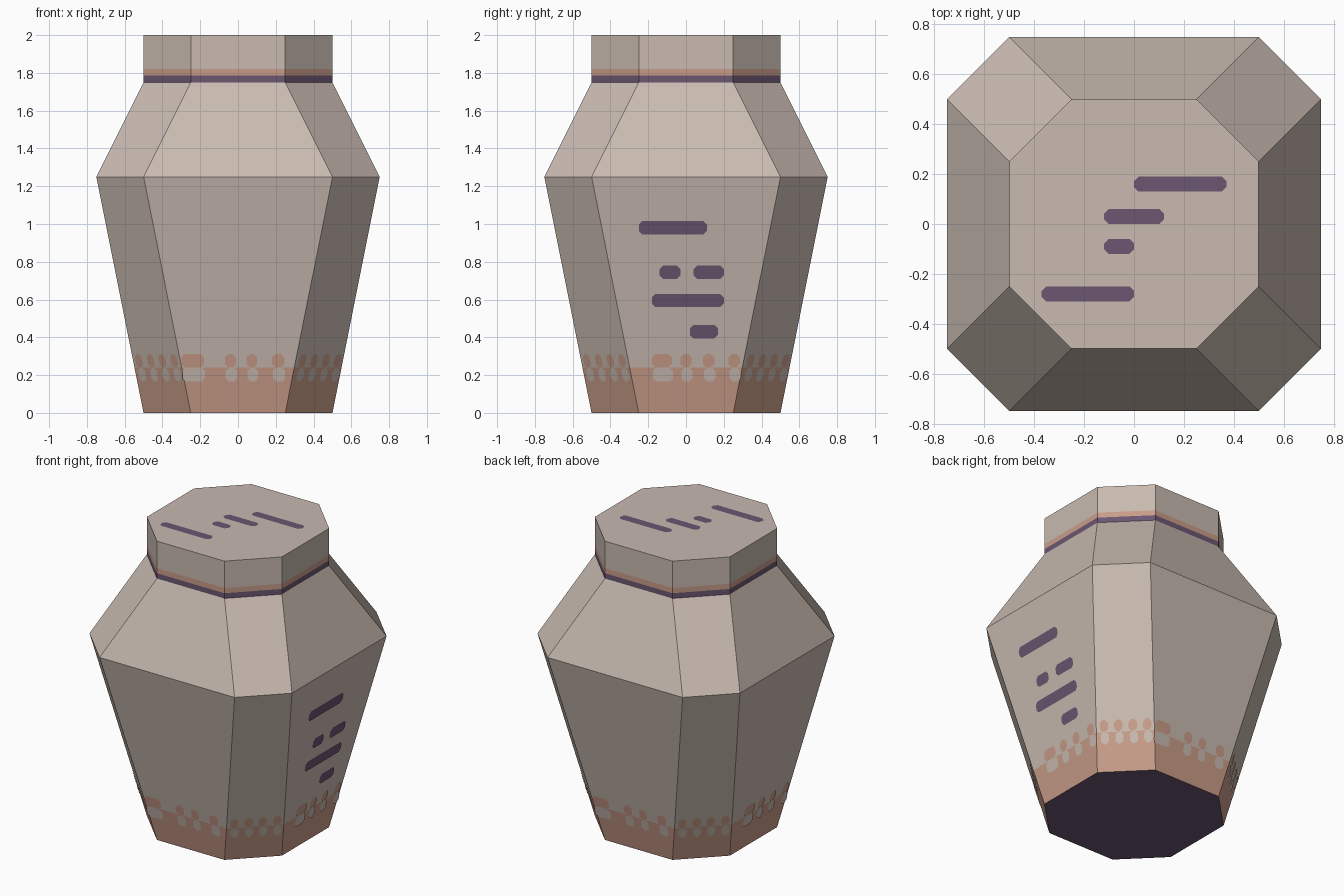
import bpy, bmesh, math
from mathutils import Vector

if "Cube" in bpy.data.objects:
    bpy.data.objects.remove(bpy.data.objects["Cube"])


def lin(c):
    c /= 255
    return c / 12.92 if c <= 0.04045 else ((c + 0.055) / 1.055) ** 2.4


def material(name, r, g, b):
    m = bpy.data.materials.new(name)
    m.diffuse_color = (lin(r), lin(g), lin(b), 1)
    m.use_nodes = True
    m.node_tree.nodes["Principled BSDF"].inputs["Base Color"].default_value = m.diffuse_color
    return m


clay = material("warm_grey_clay", 200, 186, 176)
salmon = material("salmon_paint", 200, 156, 137)
purple = material("dark_purple_paint", 107, 86, 113)


def finish(bm, name, mats):
    me = bpy.data.meshes.new(name)
    bm.to_mesh(me)
    bm.free()
    for m in mats:
        me.materials.append(m)
    ob = bpy.data.objects.new(name, me)
    bpy.context.collection.objects.link(ob)
    return ob


# Jar: eight-sided rings (height, half width, half length of flat side)
def wall(z):
    return 0.5 + 0.2 * z


BASE_TOP = 0.24
profile = [(0, 0.5, 0.25), (BASE_TOP, wall(BASE_TOP), wall(BASE_TOP) - 0.25),
           (1.25, 0.75, 0.5), (1.75, 0.5, 0.25), (1.785, 0.5, 0.25),
           (1.82, 0.5, 0.25), (2, 0.5, 0.25)]
bands = [1, 0, 0, 2, 1, 0]          # material of each band going up
bm = bmesh.new()
rings = []
for z, w, c in profile:
    pts = [(w, -c), (w, c), (c, w), (-c, w), (-w, c), (-w, -c), (-c, -w), (c, -w)]
    rings.append([bm.verts.new((x, y, z)) for x, y in pts])
for low, high, mat in zip(rings, rings[1:], bands):
    for i in range(8):
        j = (i + 1) % 8
        bm.faces.new((low[i], low[j], high[j], high[i])).material_index = mat
bm.faces.new(rings[-1])
bm.faces.new(rings[0][::-1]).material_index = 2
finish(bm, "jar_body", [clay, salmon, purple])


# Painted plate: rectangle with clipped corners, placed by a surface function
def plate(bm, place, u0, u1, v0, v1, r=0.018):
    outline = [(u0 + r, v0), (u1 - r, v0), (u1, v0 + r), (u1, v1 - r),
               (u1 - r, v1), (u0 + r, v1), (u0, v1 - r), (u0, v0 + r)]
    bm.faces.new([bm.verts.new(place(u, v)) for u, v in outline])


def on_wall(index):
    """Lower wall number index, 45 degrees apart, starting at the right side."""
    a = index * math.pi / 4
    n = Vector((math.cos(a), math.sin(a), 0))
    t = Vector((-n.y, n.x, 0))

    def place(u, z):
        d = wall(z) if index % 2 == 0 else (2 * wall(z) - 0.25) / math.sqrt(2)
        return n * (d + 0.004) + t * u + Vector((0, 0, z))
    return place


# Base border: salmon bumps above the edge and clay gaps below it
front_bumps = [(-0.30, -0.18), (-0.07, -0.01), (0.045, 0.10), (0.18, 0.245)]
side_bumps = [(-0.18, -0.075), (-0.03, 0.03), (0.09, 0.15), (0.225, 0.285)]
corner_bumps = [(-0.155 + 0.088 * i, -0.105 + 0.088 * i) for i in range(4)]
bumps, gaps = bmesh.new(), bmesh.new()
for i in range(8):
    spans = corner_bumps if i % 2 else (side_bumps if i % 4 == 0 else front_bumps)
    for u0, u1 in spans:
        plate(bumps, on_wall(i), u0, u1, BASE_TOP, 0.312)
        plate(gaps, on_wall(i), u0 + 0.005, u1 + 0.005, 0.165, BASE_TOP)
finish(bumps, "base_border_bumps", [salmon])
finish(gaps, "base_border_gaps", [clay])

# Plain painted dashes on the right side
bm = bmesh.new()
for u0, u1, z in [(-0.25, 0.11, 0.98), (-0.14, -0.03, 0.745), (0.04, 0.20, 0.745),
                  (-0.18, 0.20, 0.595), (0.02, 0.17, 0.43)]:
    plate(bm, on_wall(0), u0, u1, z - 0.035, z + 0.035)
finish(bm, "side_dashes", [purple])

# Plain painted dashes on the lid
bm = bmesh.new()
for x0, x1, y in [(0, 0.37, 0.16), (-0.12, 0.12, 0.03), (-0.12, 0, -0.09),
                  (-0.37, 0, -0.28)]:
    plate(bm, lambda u, v: Vector((u, v, 2.003)), x0, x1, y - 0.03, y + 0.03)
finish(bm, "lid_dashes", [purple])
